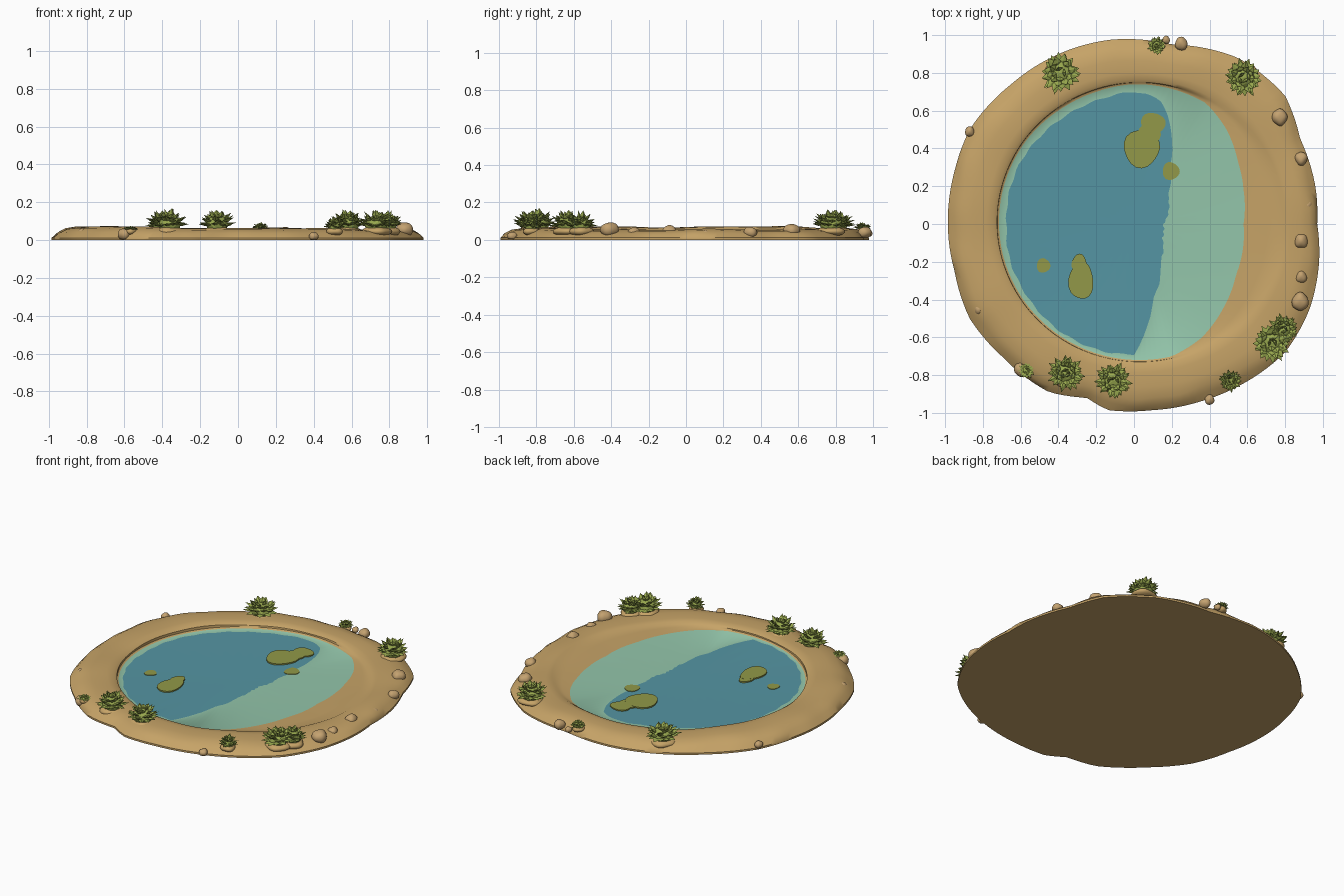
import bpy, bmesh, math, random
from mathutils import Vector, Matrix

if "Cube" in bpy.data.objects:
    bpy.data.objects.remove(bpy.data.objects["Cube"])

random.seed(7)
N = 144  # segments around the pond


def material(name, r, g, b):
    lin = [((c / 255 + 0.055) / 1.055) ** 2.4 for c in (r, g, b)]
    m = bpy.data.materials.new(name)
    m.diffuse_color = (*lin, 1)
    m.use_nodes = True
    m.node_tree.nodes["Principled BSDF"].inputs["Base Color"].default_value = m.diffuse_color
    return m


SAND = material("sand", 198, 163, 103)
ROCK = material("pale stone", 196, 162, 112)
SHALLOW = material("shallow water", 147, 197, 170)
DEEP = material("deep water", 85, 149, 163)
ALGAE = material("algae", 146, 153, 72)
LEAF = material("leaf green", 152, 168, 78)


def finish(bm, name, mats, smooth=None):
    bmesh.ops.recalc_face_normals(bm, faces=bm.faces)
    me = bpy.data.meshes.new(name)
    bm.to_mesh(me)
    bm.free()
    for m in mats:
        me.materials.append(m)
    ob = bpy.data.objects.new(name, me)
    bpy.context.collection.objects.link(ob)
    if smooth:
        bpy.ops.object.select_all(action='DESELECT')
        ob.select_set(True)
        bpy.context.view_layer.objects.active = ob
        bpy.ops.object.shade_smooth_by_angle(angle=math.radians(smooth))
    return ob


def outline(points):
    """Radius by angle, interpolated from outline points around the origin."""
    pol = sorted((math.atan2(y, x) % math.tau, math.hypot(x, y)) for x, y in points)
    pol = [(pol[-1][0] - math.tau, pol[-1][1])] + pol + [(pol[0][0] + math.tau, pol[0][1])]

    def radius(a):
        for (a0, r0), (a1, r1) in zip(pol, pol[1:]):
            if a0 <= a <= a1:
                return r0 + (r1 - r0) * (a - a0) / (a1 - a0)
        return pol[0][1]
    return radius


outer = outline([(.97, 0), (.96, .2), (.88, .45), (.8, .68), (.55, .88), (.2, .95), (-.13, .975),
                 (-.35, .92), (-.65, .74), (-.87, .5), (-.95, .28), (-.985, .05), (-.95, -.25),
                 (-.87, -.5), (-.7, -.7), (-.45, -.89), (-.25, -.92), (-.14, -.985), (.1, -.985),
                 (.35, -.94), (.55, -.86), (.8, -.68), (.93, -.45), (.98, -.2)])
lip = outline([(.03 + .76 * math.cos(i * math.tau / 48), .01 + .745 * math.sin(i * math.tau / 48))
               for i in range(48)])
shore = outline([(.58, 0), (.58, .18), (.55, .33), (.49, .5), (.38, .64), (.2, .715), (0, .74),
                 (-.2, .7), (-.37, .62), (-.52, .5), (-.63, .36), (-.7, .18), (-.715, 0), (-.7, -.18),
                 (-.62, -.36), (-.5, -.51), (-.36, -.62), (-.2, -.7), (0, -.73), (.2, -.7),
                 (.36, -.6), (.47, -.45), (.54, -.27)])
deep = outline([(.155, 0), (.18, .15), (.19, .3), (.2, .48), (.14, .66), (0, .7), (-.18, .66),
                (-.35, .58), (-.49, .47), (-.6, .33), (-.66, .17), (-.675, 0), (-.66, -.18),
                (-.58, -.36), (-.47, -.5), (-.33, -.61), (-.18, -.67), (0, -.69), (.05, -.6),
                (.1, -.4), (.14, -.2), (.15, -.08)])


def crest(a):
    return .06 - .008 * math.cos(a) + .003 * math.sin(5 * a + 1) + .002 * math.sin(11 * a)


# pond: concentric rings from the ground edge, over the bank, down into the water
bm = bmesh.new()
rings = [[] for _ in range(11)]
for i in range(N):
    a = i * math.tau / N
    wob = .006 * math.sin(9 * a + 2) + .004 * math.sin(23 * a)
    ro, rl, rs, rd, c = outer(a), lip(a), shore(a), deep(a), crest(a)
    rs = min(rs, rl - .015)
    rd = min(rd, rs - .02) + .004 * math.sin(31 * a)
    w = ro - rl
    prof = [(ro, 0), (ro, .012), (ro - .12 * w + wob, c * .62), (ro - .27 * w + wob, c * .92),
            (ro - .5 * w, c * 1.05), (ro - .8 * w, c * 1.04), (rl + .012, c * .98), (rl - .005, c * .82),
            (rl + (rs - rl) * .4, .041), (rs, .034), (rd, .033)]
    for ring, (r, z) in zip(rings, prof):
        ring.append(bm.verts.new((r * math.cos(a), r * math.sin(a), z)))
for k in range(10):
    for i in range(N):
        j = (i + 1) % N
        f = bm.faces.new((rings[k][i], rings[k][j], rings[k + 1][j], rings[k + 1][i]))
        f.material_index = 1 if k == 9 else 0
mid = bm.verts.new((0, 0, .032))
for i in range(N):
    bm.faces.new((rings[10][i], rings[10][(i + 1) % N], mid)).material_index = 2
bm.faces.new(rings[0])
finish(bm, "pond_basin", (SAND, SHALLOW, DEEP), 40)


# floating algae patches: thin plates with wavy edges
def algae(name, x, y, rx, ry, h):
    bm = bmesh.new()
    vs = []
    for i in range(20):
        a = i * math.tau / 20
        k = 1 + .06 * math.sin(3 * a + x * 9)
        vs.append(bm.verts.new((x + rx * k * math.cos(a), y + ry * k * math.sin(a), .032)))
    f = bm.faces.new(vs)
    top = bmesh.ops.extrude_face_region(bm, geom=[f])['geom']
    bmesh.ops.translate(bm, vec=(0, 0, h), verts=[v for v in top if isinstance(v, bmesh.types.BMVert)])
    finish(bm, name, (ALGAE,))


for n, p in enumerate([(.04, .4, .095, .1, .009), (.1, .53, .065, .06, .0085), (.08, .47, .06, .06, .008),
                       (.195, .28, .045, .047, .004), (-.28, -.3, .066, .1, .009),
                       (-.29, -.21, .04, .05, .0085), (-.48, -.22, .036, .038, .004)]):
    algae(f"algae_patch_{n + 1}", *p)


# rounded stones and soil mounds on the bank
def stone(name, x, y, z, rx, ry, rz, mat):
    bm = bmesh.new()
    bmesh.ops.create_icosphere(bm, subdivisions=3, radius=1)
    for v in bm.verts:
        k = 1 + .08 * math.sin(4 * v.co.x + 9 * x) * math.cos(3 * v.co.y + 5 * y)
        v.co = Vector((x + v.co.x * rx * k, y + v.co.y * ry * k, max(.004, z + v.co.z * rz * k)))
    finish(bm, name, (mat,), 60)


for n, (x, y, z, r) in enumerate([(.25, .955, .04, .033), (.17, .975, .035, .02), (.77, .565, .05, .04),
                                  (.885, .345, .04, .033), (.885, -.09, .045, .036), (.88, -.41, .055, .044),
                                  (.885, -.28, .04, .03), (-.87, .49, .03, .025), (-.82, -.45, .035, .03),
                                  (.4, -.93, .02, .025), (.92, .1, .03, .025), (-.6, -.77, .03, .035)]):
    stone(f"bank_stone_{n + 1}", x, y, z, r, r * 1.1, r * .9, ROCK)


# spiky shrubs: a low core covered with pointed leaf blades
def shrub(name, x, y, r, top):
    base = .05
    h = top - base
    bm = bmesh.new()
    core = bmesh.ops.create_icosphere(bm, subdivisions=2, radius=1)['verts']
    for v in core:
        v.co = Vector((v.co.x * r * .6, v.co.y * r * .6, h * .3 + v.co.z * h * .42))
    for f in bm.faces:
        if f.calc_center_median().z < h * .15 and f.calc_center_median().y < 0:
            f.material_index = 1
    tiers = [(14, 8, .62), (12, 28, .66), (9, 50, .72), (4, 74, .72)]
    for count, elev, start in tiers:
        for i in range(count):
            a = (i + random.uniform(-.3, .3)) * math.tau / count + elev
            e = math.radians(elev + random.uniform(-8, 8))
            d = Vector((math.cos(a) * math.cos(e), math.sin(a) * math.cos(e), math.sin(e)))
            side = Vector((-math.sin(a), math.cos(a), 0))
            up = d.cross(side)
            L = random.uniform(.88, 1.1)
            pt = [d * .35, d * start + side * .2, d * start - up * .1, d * start - side * .2,
                  d * start + up * .08, d * L]
            vs = [bm.verts.new((p.x * r, p.y * r, h * .25 + p.z * h * .75)) for p in pt]
            for k in range(4):
                m = (k + 1) % 4
                bm.faces.new((vs[0], vs[1 + k], vs[1 + m]))
                bm.faces.new((vs[5], vs[1 + m], vs[1 + k]))
    bmesh.ops.translate(bm, vec=(x, y, base), verts=bm.verts)
    finish(bm, name, (LEAF, SHALLOW))
    stone(name + "_mound", x, y, .045, r * .75, r * .75, min(.028, r * .4), SAND)


for n, s in enumerate([(-.39, .8, .11, .158), (.58, .775, .105, .162), (.73, -.63, .105, .16),
                       (.79, -.56, .085, .155), (-.36, -.79, .1, .165), (-.11, -.83, .1, .165),
                       (.51, -.83, .06, .125), (-.57, -.775, .045, .075), (.12, .945, .05, .095)]):
    shrub(f"shrub_{n + 1}", *s)
